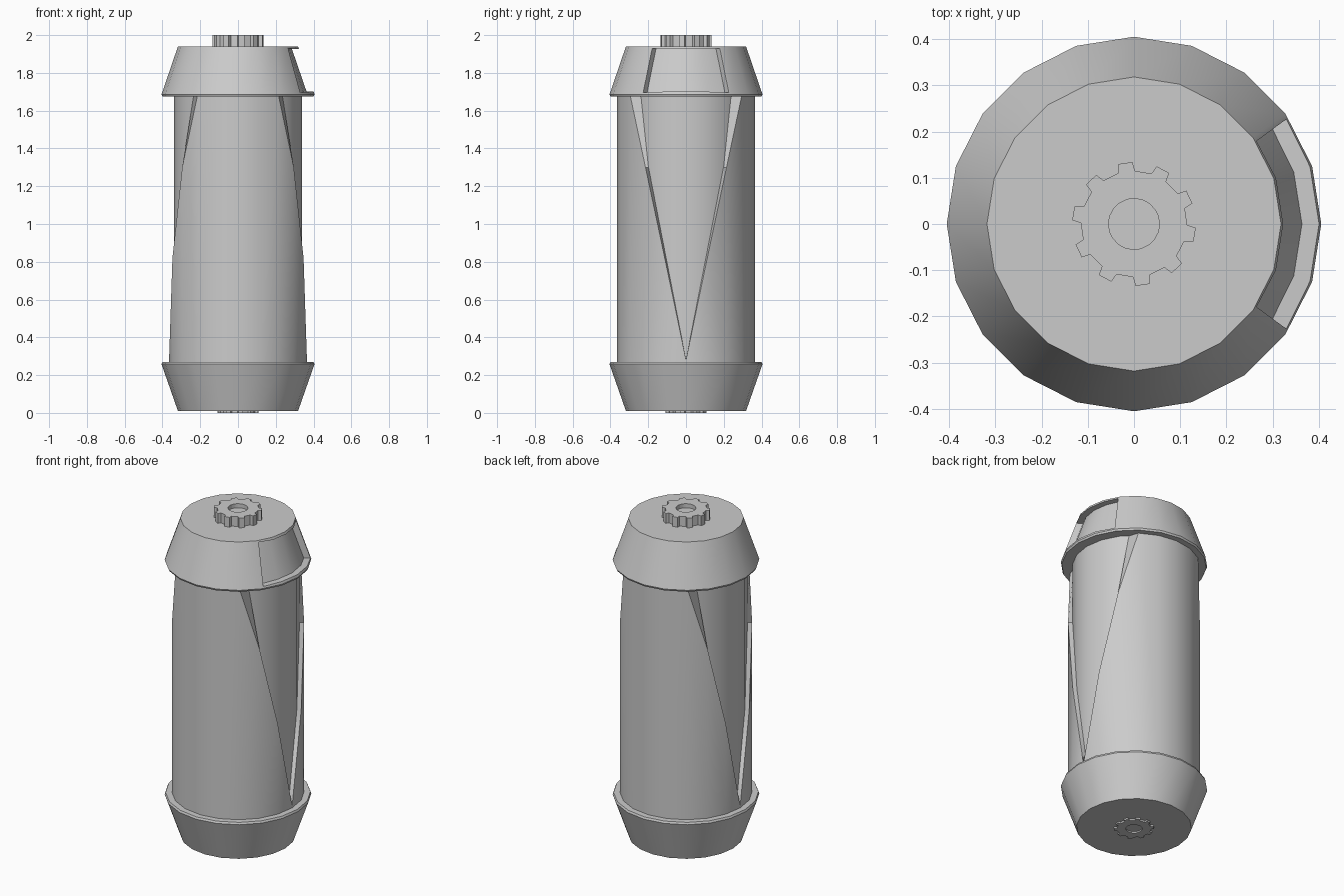
import bpy, bmesh
from math import sin, cos, pi, radians

if "Cube" in bpy.data.objects:
    bpy.data.objects.remove(bpy.data.objects["Cube"])

SIDES = 20


def finish(bm, name):
    bmesh.ops.recalc_face_normals(bm, faces=bm.faces)
    me = bpy.data.meshes.new(name)
    bm.to_mesh(me)
    bm.free()
    ob = bpy.data.objects.new(name, me)
    bpy.context.collection.objects.link(ob)
    bpy.ops.object.select_all(action='DESELECT')
    ob.select_set(True)
    bpy.context.view_layer.objects.active = ob
    bpy.ops.object.shade_smooth_by_angle(angle=radians(30))
    return ob


def lathe(profile):
    """Closed turned solid from (radius, z) pairs, bottom to top."""
    bm = bmesh.new()
    rings = [[bm.verts.new((r * cos(2 * pi * i / SIDES), r * sin(2 * pi * i / SIDES), z))
              for i in range(SIDES)] for r, z in profile]
    for a, b in zip(rings, rings[1:]):
        for i in range(SIDES):
            j = (i + 1) % SIDES
            bm.faces.new((a[i], a[j], b[j], b[i]))
    bm.faces.new(rings[0][::-1])
    bm.faces.new(rings[-1])
    bmesh.ops.recalc_face_normals(bm, faces=bm.faces)
    return bm


def gear(name, z0, z1, floor, scale=1.0):
    """Ten-toothed knob with a shallow round socket in its z1 face."""
    bm = bmesh.new()
    tooth = [(-9, .115), (-6.5, .134), (6.5, .134), (9, .115)]
    outline = [(radians(98 + 36 * k + a), r * scale) for k in range(10) for a, r in tooth]

    def ring(pts, z):
        return [bm.verts.new((r * cos(t), r * sin(t), z)) for t, r in pts]
    hole = [(t, .055 * scale) for t, _ in outline]
    rings = [ring(outline, z0), ring(outline, z1), ring(hole, z1), ring(hole, floor)]
    n = len(outline)
    for a, b in zip(rings, rings[1:]):
        for i in range(n):
            j = (i + 1) % n
            bm.faces.new((a[i], a[j], b[j], b[i]))
    bm.faces.new(rings[0])
    bm.faces.new(rings[-1])
    return finish(bm, name)


# end caps
finish(lathe([(.318, .01), (.405, .258), (.40, .27)]), "bottom_cap")

bm = lathe([(.40, 1.675), (.405, 1.686), (.318, 1.94)])
# recessed window on the right of the top cap
window = [f for f in bm.faces if len(f.verts) == 4
          and f.calc_center_median().z > 1.7
          and f.calc_center_median().x > .36 * cos(radians(35))]
bmesh.ops.inset_region(bm, faces=window, thickness=.015, depth=0)
ext = bmesh.ops.extrude_face_region(bm, geom=window)
for v in [g for g in ext["geom"] if isinstance(g, bmesh.types.BMVert)]:
    r = v.co.xy.length
    v.co.xy *= (r - .037) / r
bmesh.ops.delete(bm, geom=[f for f in window if f.is_valid], context='FACES')
finish(bm, "top_cap")

# inner core, visible inside the side V openings
finish(lathe([(.34, .26), (.34, 1.68)]), "inner_core")

# outer shell: front half with V cut edges, mirrored to the back
bm = bmesh.new()
heights = [.28, .82, 1.30] + [1.68] * 5 + [1.30, .82, .28]
low, high = [], []
for i, h in enumerate(heights):
    a = -pi * i / 10
    x, y = .365 * cos(a), .365 * sin(a)
    low.append(bm.verts.new((x, y, .262)))
    high.append(bm.verts.new((x, y, h)))
for i in range(10):
    bm.faces.new((low[i + 1], low[i], high[i], high[i + 1]))
# sloped walls of the V openings
inner = [(.338, 0), (.323, -.105), (.275, -.198), (.235, -.238)]
for s, idx in ((1, (0, 1, 2, 3)), (-1, (10, 9, 8, 7))):
    wall = [bm.verts.new((s * x, y, heights[i])) for (x, y), i in zip(inner, idx)]
    for k in range(3):
        bm.faces.new((high[idx[k]], high[idx[k + 1]], wall[k + 1], wall[k]))
shell = finish(bm, "outer_shell")
mod = shell.modifiers.new("mirror", 'MIRROR')
mod.use_axis = (False, True, False)

# toothed knobs at both ends
gear("top_knob", 1.935, 2.0, 1.975)
gear("bottom_knob", .015, 0.0, .008, .82)
